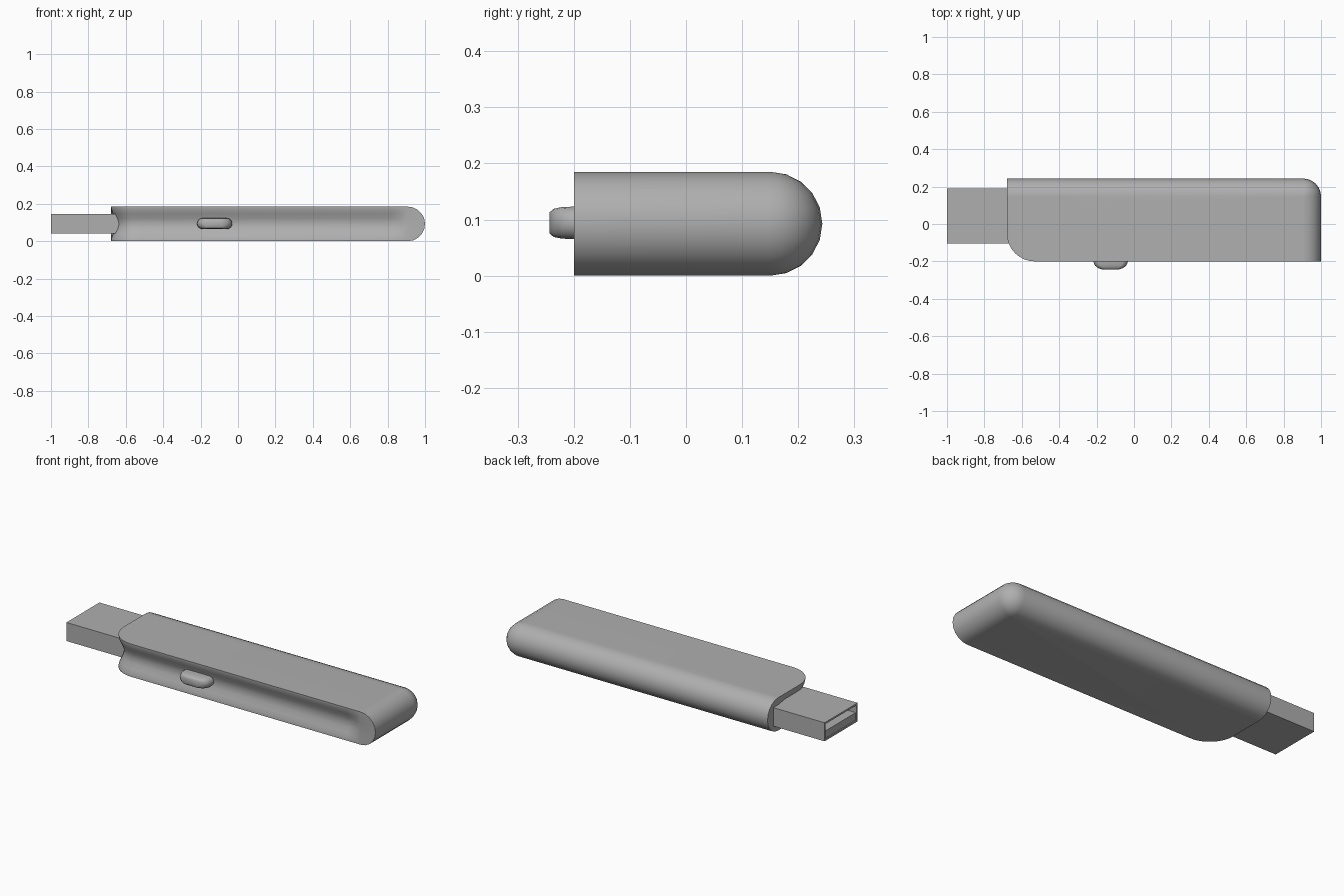
import bpy, bmesh, math

if "Cube" in bpy.data.objects:
    bpy.data.objects.remove(bpy.data.objects["Cube"])

H, R = 0.185, 0.0925          # body thickness, edge rounding
X0, X1, Y0, Y1 = -0.68, 1.0, -0.2, 0.243
DEPTH = 0.03                  # finger groove depth

# Mid grey plastic and metal
grey = bpy.data.materials.new("mid_grey")
grey.diffuse_color = (0.43, 0.43, 0.43, 1)
grey.use_nodes = True
grey.node_tree.nodes["Principled BSDF"].inputs["Base Color"].default_value = grey.diffuse_color


def loft(name, rings, angle=35):
    """Skin a list of closed rings and cap both ends."""
    bm = bmesh.new()
    vs = [[bm.verts.new(p) for p in r] for r in rings]
    n = len(rings[0])
    for a, b in zip(vs, vs[1:]):
        for i in range(n):
            j = (i + 1) % n
            bm.faces.new((a[i], a[j], b[j], b[i]))
    bm.faces.new(vs[0][::-1])
    bm.faces.new(vs[-1])
    bmesh.ops.recalc_face_normals(bm, faces=bm.faces)
    me = bpy.data.meshes.new(name)
    bm.to_mesh(me)
    bm.free()
    me.materials.append(grey)
    ob = bpy.data.objects.new(name, me)
    bpy.context.collection.objects.link(ob)
    bpy.ops.object.select_all(action='DESELECT')
    ob.select_set(True)
    bpy.context.view_layer.objects.active = ob
    bpy.ops.object.shade_smooth_by_angle(angle=math.radians(angle))
    return ob


# Plan outline, counter-clockwise: (x, y, bulge direction, groove direction)
plan = [(X1, Y0, (1, 0), (0, 0))]
rc = 0.095
for i in range(7):                                   # rounded back right corner
    a = math.pi / 2 * i / 6
    c, s = math.cos(a), math.sin(a)
    plan.append((X1 - rc + rc * c, Y1 - rc + rc * s, (c, s), (0, 0)))
plan.append((X0, Y1, (0, 1), (0, 0)))
for y, f in ((0.145, 0), (0.11, 0.5), (0.07, 1)):    # groove fades in on the left end
    plan.append((X0, y, (0, 0), (-f, 0)))
rf = 0.15
for i in range(9):                                   # rounded front left corner
    a = math.pi + math.pi / 2 * i / 8
    c, s = math.cos(a), math.sin(a)
    plan.append((X0 + rf + rf * c, Y0 + rf + rf * s, (0, 0), (c, s)))
for x, f in ((0.82, 1), (0.87, 0.5), (0.905, 0)):    # groove fades out on the front
    plan.append((x, Y0, (0, 0), (0, -f)))

# Body: round edge at back and right, grooved edge at front and left
rings = []
N = 10
for k in range(N + 1):
    phi = math.pi * k / N
    z = H / 2 * (1 - math.cos(phi))
    bulge = R * (1 - math.sin(phi))
    groove = DEPTH * 0.5 * (1 + math.cos(math.pi * (z - H / 2) / (H / 2)))
    rings.append([(x - b[0] * bulge - g[0] * groove,
                   y - b[1] * bulge - g[1] * groove, z) for x, y, b, g in plan])
loft("body", rings, 45)


# Plug shell: rectangular sleeve with an open end
def rect(x, inset):
    y0, y1, z0, z1 = -0.105 + inset, 0.19 - inset, 0.04 + inset, 0.145 - inset
    return [(x, y0, z0), (x, y1, z0), (x, y1, z1), (x, y0, z1)]


loft("plug_shell", [rect(-0.6, 0), rect(-1, 0), rect(-1, 0.01), rect(-0.68, 0.01)])

# Contact tongue inside the plug
tongue = [(-0.1, 0.045), (0.185, 0.045), (0.185, 0.092), (-0.1, 0.092)]
loft("contact_tongue", [[(x, y, z) for y, z in tongue] for x in (-0.995, -0.62)])


# Slider button: domed stadium in the groove
def stadium(y, hx, hz):
    pts = []
    for side in (1, -1):
        for i in range(9):
            a = -math.pi / 2 + math.pi * i / 8
            pts.append((-0.125 + side * (hx - hz + hz * math.cos(a)), y,
                        0.094 + side * hz * math.sin(a)))
    return pts


loft("slider_button", [stadium(*p) for p in (
    (-0.15, 0.095, 0.029), (-0.2, 0.093, 0.029), (-0.222, 0.084, 0.028),
    (-0.236, 0.066, 0.025), (-0.243, 0.045, 0.019))], 50)
